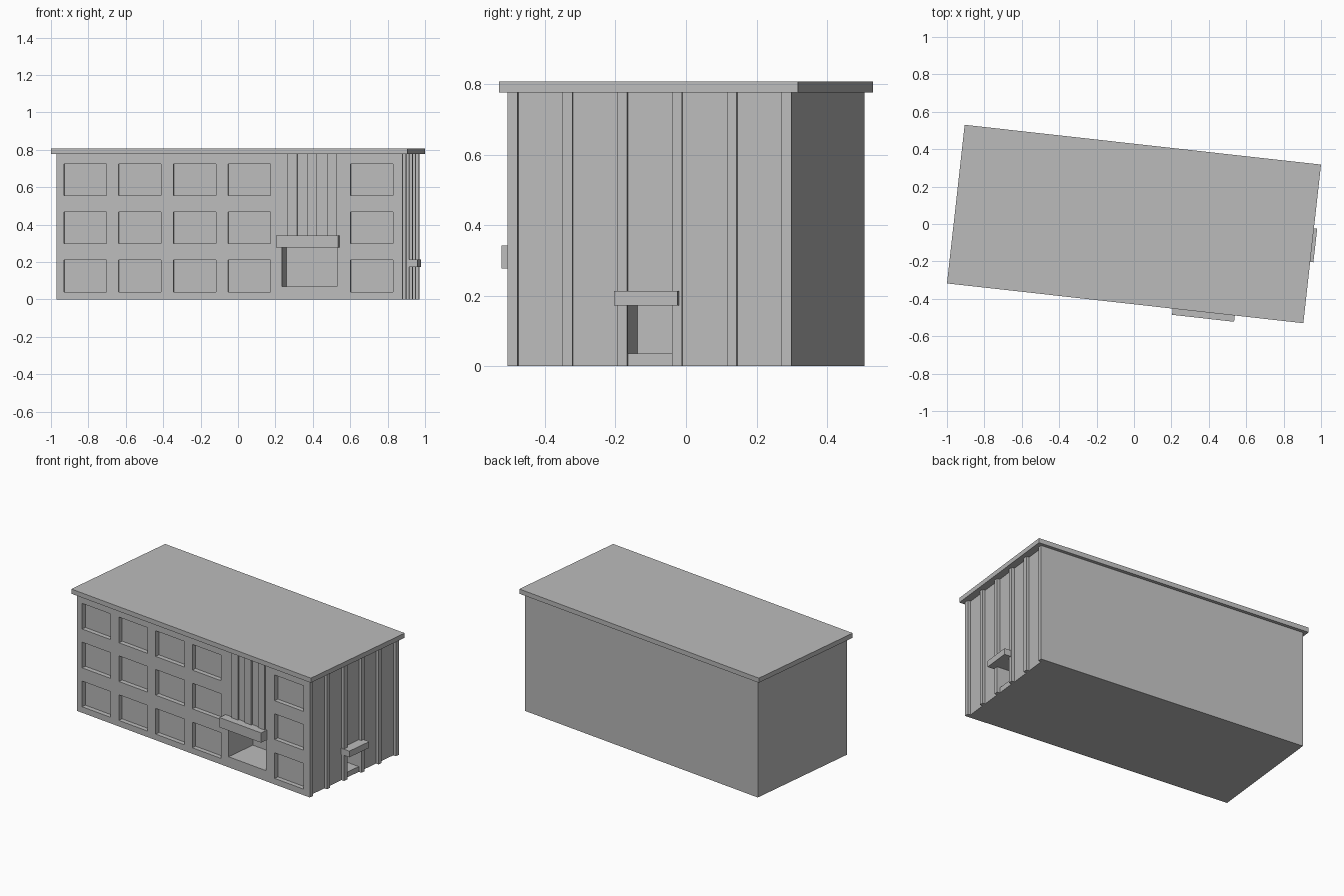
import bpy, bmesh, math
from mathutils import Matrix, Vector

cube = bpy.data.objects.get("Cube")
if cube:
    bpy.data.objects.remove(cube)

TURN = math.radians(-6.37)       # the block stands slightly turned on its plot
HALF_L, HALF_W = 0.931, 0.405    # half length and half depth of the walls
WALL_TOP, ROOF_TOP = 0.776, 0.807
RIB = 0.02                       # how far the side ribs stand out
SIDE = HALF_L - RIB              # side wall between the ribs

grey = bpy.data.materials.new("plain_grey")
grey.use_nodes = True
colour = (0.5, 0.5, 0.5, 1)
grey.diffuse_color = colour
grey.node_tree.nodes["Principled BSDF"].inputs["Base Color"].default_value = colour


def boxes(name, spans):
    """One object made of boxes, each given as (x0, x1, y0, y1, z0, z1)."""
    bm = bmesh.new()
    for x0, x1, y0, y1, z0, z1 in spans:
        centre = Vector((x0 + x1, y0 + y1, z0 + z1)) / 2
        size = Matrix.Diagonal((x1 - x0, y1 - y0, z1 - z0, 1))
        bmesh.ops.create_cube(bm, size=1, matrix=Matrix.Translation(centre) @ size)
    mesh = bpy.data.meshes.new(name)
    bm.to_mesh(mesh)
    bm.free()
    mesh.materials.append(grey)
    obj = bpy.data.objects.new(name, mesh)
    obj.rotation_euler.z = TURN
    bpy.context.collection.objects.link(obj)
    return obj


# Main walls
walls = boxes("walls", [(-HALF_L, SIDE, -HALF_W, HALF_W, 0, WALL_TOP)])

# Window recesses and the two deep door openings
OUT = 0.05
cuts = []
for left in (-0.891, -0.597, -0.302, -0.008, 0.650):
    for sill in (0.04, 0.298, 0.555):
        cuts.append((left, left + 0.229, -HALF_W - OUT, -HALF_W + 0.03, sill, sill + 0.17))
cuts.append((0.282, 0.579, -HALF_W - OUT, -HALF_W + 0.22, 0.07, 0.28))
cuts.append((SIDE - 0.25, SIDE + OUT, -0.065, 0.063, 0.035, 0.173))
cutter = boxes("opening_cutter", cuts)
cutter.hide_render = True

mod = walls.modifiers.new("openings", "BOOLEAN")
mod.operation = "DIFFERENCE"
mod.solver = "EXACT"
mod.object = cutter
bpy.context.view_layer.update()
graph = bpy.context.evaluated_depsgraph_get()
cut_mesh = bpy.data.meshes.new_from_object(walls.evaluated_get(graph))
walls.modifiers.clear()
walls.data = cut_mesh
bpy.data.objects.remove(cutter)

# Flat overhanging roof
boxes("roof", [(-0.9585, 0.9585, -0.4265, 0.4265, WALL_TOP, ROOF_TOP)])

# Full-height ribs on the side wall
rib_width = 0.028
pitch = (2 * HALF_W - rib_width) / 5
starts = [-HALF_W + i * pitch for i in range(6)]
boxes("side_ribs", [(SIDE, HALF_L, y, y + rib_width, 0, WALL_TOP) for y in starts])

# Shallow vertical slats above the main entrance
slat_starts = [0.312 + i * 0.1063 for i in range(3)]
boxes("entrance_slats", [(x, x + 0.053, -HALF_W - 0.01, -HALF_W, 0.3, WALL_TOP)
                         for x in slat_starts])

# Canopies over both doors
boxes("front_canopy", [(0.256, 0.590, -0.46, -HALF_W, 0.277, 0.342)])
boxes("side_canopy", [(SIDE, 0.976, -0.097, 0.084, 0.172, 0.213)])
